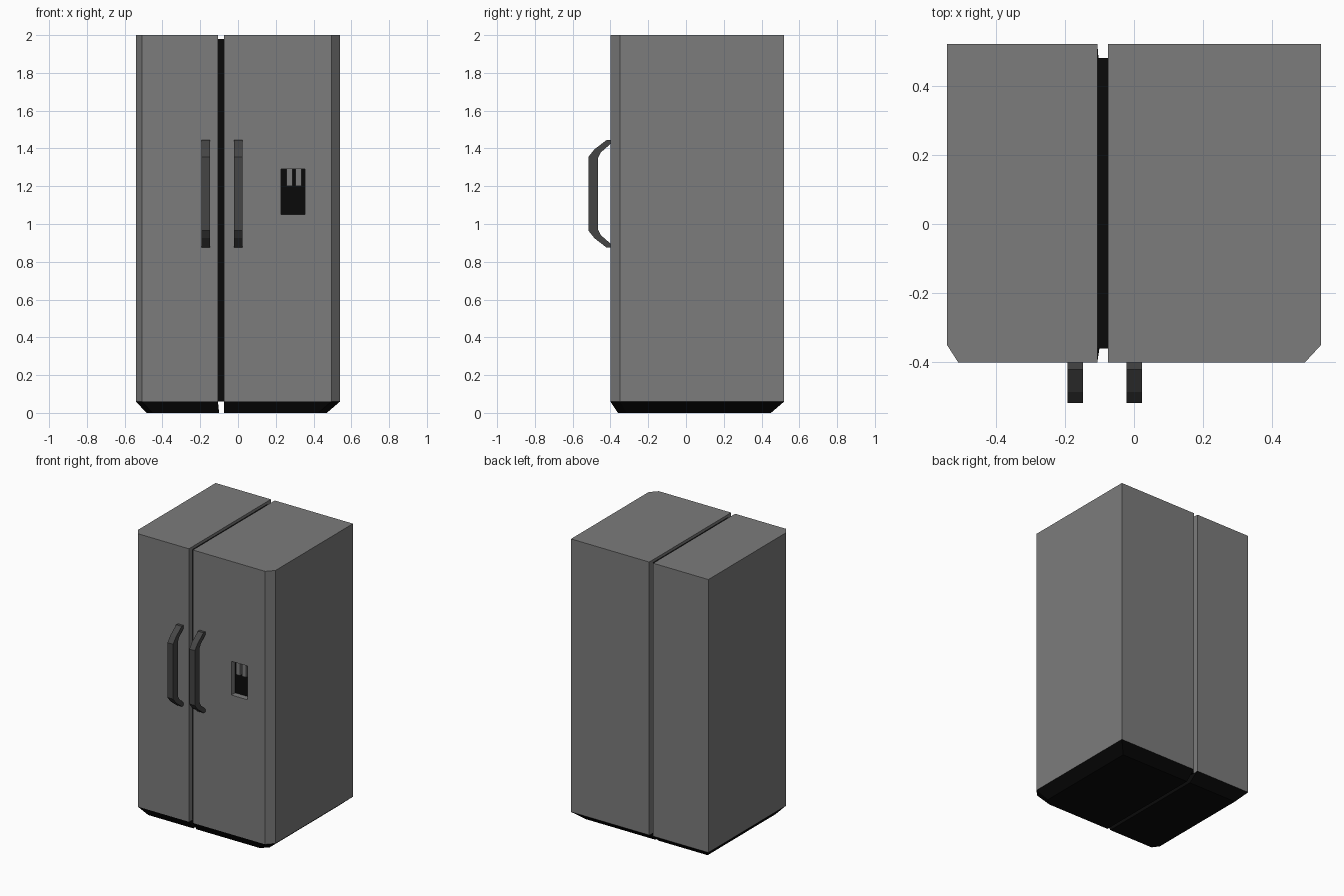
import bpy, bmesh

if "Cube" in bpy.data.objects:
    bpy.data.objects.remove(bpy.data.objects["Cube"])


def material(name, value):
    mat = bpy.data.materials.new(name)
    color = (value, value, value, 1)
    mat.diffuse_color = color
    mat.use_nodes = True
    bsdf = mat.node_tree.nodes["Principled BSDF"]
    bsdf.inputs["Base Color"].default_value = color
    return mat


BODY = material("steel grey", 0.2)
HANDLE = material("dark grey", 0.06)
BLACK = material("black", 0.003)


def loft(name, lower, upper, mat):
    """Solid between two matching rings of points."""
    bm = bmesh.new()
    a = [bm.verts.new(p) for p in lower]
    b = [bm.verts.new(p) for p in upper]
    bm.faces.new(a)
    bm.faces.new(b)
    for i in range(len(a)):
        j = (i + 1) % len(a)
        bm.faces.new((a[i], a[j], b[j], b[i]))
    bmesh.ops.recalc_face_normals(bm, faces=bm.faces)
    mesh = bpy.data.meshes.new(name)
    bm.to_mesh(mesh)
    bm.free()
    obj = bpy.data.objects.new(name, mesh)
    bpy.context.collection.objects.link(obj)
    if mat:
        mesh.materials.append(mat)
    return obj


def box(name, x, y, z, mat):
    ring = [(x[0], y[0]), (x[1], y[0]), (x[1], y[1]), (x[0], y[1])]
    return loft(name, [(*p, z[0]) for p in ring], [(*p, z[1]) for p in ring], mat)


def outline(outer, inner, front, back, cut_x, cut_y, z):
    """Cabinet footprint with a chamfered outer front corner."""
    step = cut_x if outer < inner else -cut_x
    return [(inner, front, z), (inner, back, z), (outer, back, z),
            (outer, front + cut_y, z), (outer + step, front, z)]


# Two cabinet halves, each on a tapered plinth
FRONT, BACK, FLOOR, TOP = -0.4, 0.52, 0.06, 2.0
cabinets = {}
for side, outer, inner, cut, low_outer, low_inner in (
        ("right", -0.54, -0.106, 0.032, -0.485, -0.1),
        ("left", 0.54, -0.075, 0.046, 0.47, -0.075)):
    rim = outline(outer, inner, FRONT, BACK, cut, 0.05, FLOOR)
    lid = outline(outer, inner, FRONT, BACK, cut, 0.05, TOP)
    foot = outline(low_outer, low_inner, -0.36, 0.45, cut, 0.045, 0)
    cabinets[side] = loft(side + "_cabinet", rim, lid, BODY)
    loft(side + "_plinth", foot, rim, BLACK)

# Dark seal between the halves
box("centre_seal", (-0.106, -0.075), (-0.36, 0.48), (FLOOR, 1.98), BLACK)

# Dispenser recess cut into the wider door
DEPTH = -0.355
cutter = box("dispenser_cutter", (0.228, 0.355), (-0.5, DEPTH), (1.05, 1.29), None)
cutter.hide_render = True
door = cabinets["left"]
cut = door.modifiers.new("recess", "BOOLEAN")
cut.operation = "DIFFERENCE"
cut.solver = "EXACT"
cut.object = cutter
bpy.context.view_layer.objects.active = door
bpy.ops.object.modifier_apply(modifier=cut.name)
bpy.data.objects.remove(cutter)

box("dispenser_back", (0.228, 0.355), (DEPTH - 0.003, DEPTH), (1.05, 1.29), BLACK)
for name, x in (("water_spout", 0.257), ("ice_spout", 0.305)):
    box(name, (x, x + 0.032), (-0.39, DEPTH), (1.2, 1.29), BODY)

# Bent door handles, mirrored about their middle height
MID = 1.16
half = [(-0.395, 0.285), (-0.42, 0.285), (-0.485, 0.235), (-0.517, 0.195)]
inside = [(-0.465, 0.19), (-0.45, 0.22), (-0.395, 0.268)]
profile = ([(y, MID + h) for y, h in half]
           + [(y, MID - h) for y, h in reversed(half)]
           + [(y, MID - h) for y, h in reversed(inside)]
           + [(y, MID + h) for y, h in inside])
for side, x in (("right", -0.192), ("left", -0.021)):
    loft(side + "_handle", [(x, y, z) for y, z in profile],
         [(x + 0.044, y, z) for y, z in profile], HANDLE)
